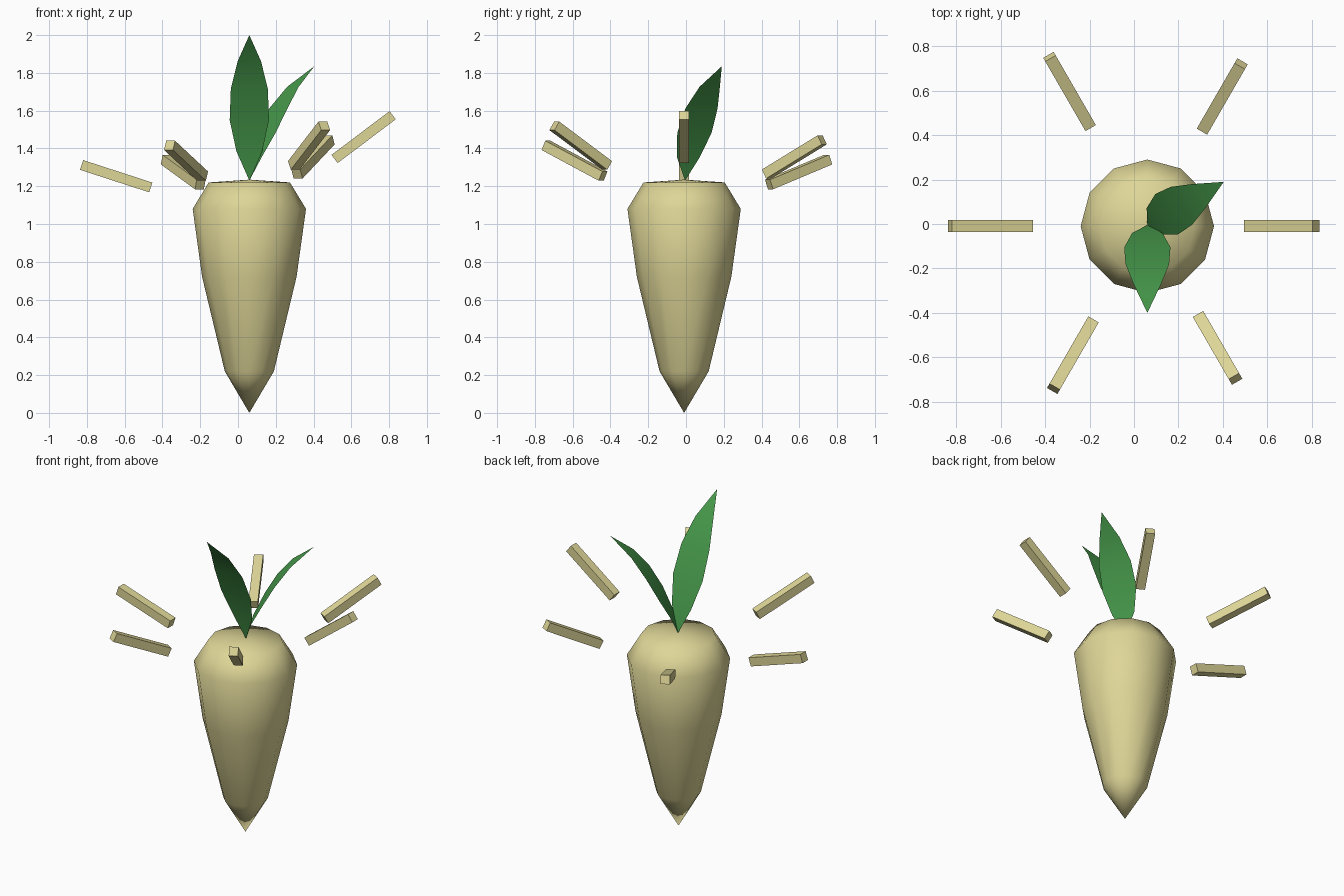
import bpy
import bmesh
import math
from mathutils import Vector, Matrix

if "Cube" in bpy.data.objects:
    bpy.data.objects.remove(bpy.data.objects["Cube"], do_unlink=True)


def make_material(name, color):
    mat = bpy.data.materials.new(name)
    mat.use_nodes = True
    mat.diffuse_color = color
    mat.node_tree.nodes["Principled BSDF"].inputs["Base Color"].default_value = color
    return mat


cream = make_material("cream", (0.73, 0.67, 0.31, 1))
green = make_material("leaf green", (0.062, 0.32, 0.07, 1))
CENTRE = Vector((0.06, -0.01, 0))


def finish(bm, name, mat, smooth=False):
    mesh = bpy.data.meshes.new(name)
    for face in bm.faces:
        face.smooth = smooth
    bm.to_mesh(mesh)
    bm.free()
    mesh.materials.append(mat)
    obj = bpy.data.objects.new(name, mesh)
    bpy.context.collection.objects.link(obj)
    return obj


# Root: a twelve-sided turned profile of (radius, height)
def build_root():
    profile = [(0, 0), (0.13, 0.22), (0.25, 0.72), (0.3, 1.08), (0.215, 1.22), (0, 1.235)]
    bm = bmesh.new()
    verts = [bm.verts.new(CENTRE + Vector((r, 0, z))) for r, z in profile]
    edges = [bm.edges.new(pair) for pair in zip(verts, verts[1:])]
    bmesh.ops.spin(bm, geom=verts + edges, cent=CENTRE, axis=(0, 0, 1),
                   angle=math.tau, steps=12)
    bmesh.ops.remove_doubles(bm, verts=bm.verts, dist=0.001)
    bmesh.ops.recalc_face_normals(bm, faces=bm.faces)
    finish(bm, "root", cream, smooth=True)


# Leaf: pointed blade that arcs outward, rows of (reach, height share, half width)
def build_leaf(name, heading, height):
    rows = [(0.035, 0.2, 0.068), (0.1, 0.415, 0.104), (0.176, 0.63, 0.098), (0.265, 0.82, 0.062)]
    turn = Matrix.Rotation(math.radians(heading), 3, "Z")
    base = Vector((0.06, -0.005, 1.23))
    bm = bmesh.new()

    def point(reach, side, share):
        return bm.verts.new(base + turn @ Vector((reach, side, share * height)))

    root, tip = point(0, 0, 0), point(0.395, 0, 1)
    pairs = [(point(r, -w, s), point(r, w, s)) for r, s, w in rows]
    bm.faces.new((root, *pairs[0]))
    for (a, b), (c, d) in zip(pairs, pairs[1:]):
        bm.faces.new((a, c, d, b))
    bm.faces.new((pairs[-1][0], tip, pairs[-1][1]))
    bmesh.ops.recalc_face_normals(bm, faces=bm.faces)
    if sum(f.normal.z for f in bm.faces) < 0:
        bmesh.ops.reverse_faces(bm, faces=bm.faces)
    finish(bm, name, green, smooth=True)


# Stick: square bar pointing outward and tilted up
def build_stick(name, heading, radius, height, tilt):
    bm = bmesh.new()
    bmesh.ops.create_cube(bm, size=1)
    place = (Matrix.Translation(CENTRE)
             @ Matrix.Rotation(math.radians(heading), 4, "Z")
             @ Matrix.Translation((radius, 0, height))
             @ Matrix.Rotation(math.radians(-tilt), 4, "Y")
             @ Matrix.Diagonal((0.385, 0.054, 0.054, 1)))
    bm.transform(place)
    finish(bm, name, cream)


build_root()
build_leaf("front_leaf", -90, 0.77)
build_leaf("back_left_leaf", 29.5, 0.605)

sticks = [("left_stick", 0.605, 1.46, 37), ("back_left_stick", 0.674, 1.355, 28),
          ("back_right_stick", 0.7, 1.275, 20), ("right_stick", 0.705, 1.253, 18),
          ("front_right_stick", 0.67, 1.335, 25), ("front_left_stick", 0.632, 1.415, 33)]
for i, (name, radius, height, tilt) in enumerate(sticks):
    build_stick(name, i * 60, radius, height, tilt)
